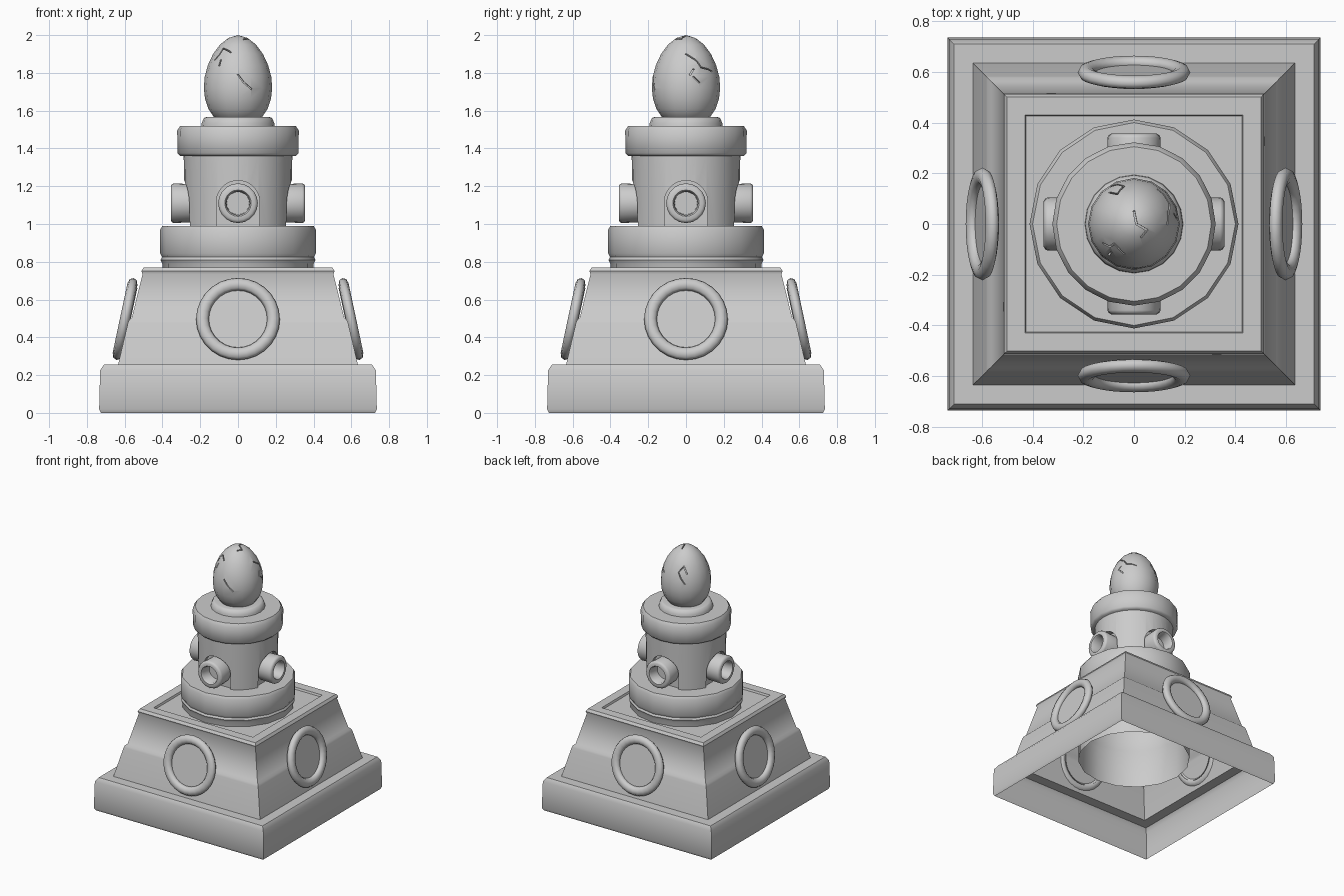
import bpy, bmesh, math
from mathutils import Matrix, Vector

cube = bpy.data.objects.get("Cube")
if cube:
    bpy.data.objects.remove(cube, do_unlink=True)

stone = bpy.data.materials.new("grey_stone")
stone.use_nodes = True
grey = (0.6, 0.6, 0.6, 1)
stone.diffuse_color = grey
stone.node_tree.nodes["Principled BSDF"].inputs["Base Color"].default_value = grey


def add_object(name, bm, matrix=Matrix(), angle=50, recalc=True):
    if recalc:
        bmesh.ops.recalc_face_normals(bm, faces=bm.faces)
    mesh = bpy.data.meshes.new(name)
    bm.to_mesh(mesh)
    bm.free()
    mesh.materials.append(stone)
    obj = bpy.data.objects.new(name, mesh)
    bpy.context.collection.objects.link(obj)
    obj.matrix_world = matrix
    smooth(obj, angle)
    return obj


def smooth(obj, angle=50):
    bpy.ops.object.select_all(action="DESELECT")
    obj.select_set(True)
    bpy.context.view_layer.objects.active = obj
    bpy.ops.object.shade_smooth_by_angle(angle=math.radians(angle))


def lathe(name, profile, sides, matrix=Matrix(), closed=False, turn=0.0, angle=50):
    """Spin a (radius, height) profile around local z."""
    bm = bmesh.new()
    rings = []
    for r, z in profile:
        if r == 0:
            rings.append([bm.verts.new((0, 0, z))] * sides)
        else:
            rings.append([bm.verts.new((r * math.cos(a), r * math.sin(a), z))
                          for a in (turn + math.tau * i / sides for i in range(sides))])
    pairs = list(zip(rings, rings[1:]))
    if closed:
        pairs.append((rings[-1], rings[0]))
    for low, high in pairs:
        for i in range(sides):
            j = (i + 1) % sides
            corners = list(dict.fromkeys((low[i], low[j], high[j], high[i])))
            bm.faces.new(corners)
    return add_object(name, bm, matrix, angle)


def cut(target, cutter, angle=50):
    """Subtract cutter from target and bake the result."""
    mod = target.modifiers.new("cut", "BOOLEAN")
    mod.operation = "DIFFERENCE"
    mod.solver = "EXACT"
    mod.use_self = True
    mod.object = cutter
    bpy.context.view_layer.update()
    bpy.context.view_layer.objects.active = target
    bpy.ops.object.modifier_apply(modifier=mod.name)
    bpy.data.objects.remove(cutter, do_unlink=True)
    smooth(target, angle)


def square(name, profile):
    """Four-sided lathe whose profile gives half widths."""
    return lathe(name, [(h * math.sqrt(2), z) for h, z in profile], 4, turn=math.pi / 4)


# Hollow square plinth and stepped pyramid body
square("plinth", [(0.725, 0), (0.735, 0.02), (0.73, 0.225), (0.71, 0.255), (0.63, 0.255)])
square("pyramid_body", [(0.635, 0.255), (0.583, 0.475), (0.577, 0.49), (0.562, 0.505),
                        (0.505, 0.735), (0.512, 0.75), (0.5, 0.77), (0.43, 0.77),
                        (0.425, 0.755), (0, 0.755)])

# Round drum, open below inside the hollow base
lathe("lower_drum", [(0.41, 0.26), (0.41, 0.54), (0.4, 0.56), (0.4, 0.79), (0.41, 0.81),
                     (0.402, 0.825), (0.412, 0.845), (0.412, 0.97), (0.4, 0.99), (0, 0.99)], 16)

# Neck with four arched recesses
neck = lathe("neck", [(0, 0.97), (0.28, 0.97), (0.288, 1.38), (0, 1.38)], 32)
SIDES = ("front", "left", "back", "right")
TURNS = [Matrix.Rotation(math.pi / 2 * k, 4, "Z") for k in range(4)]


def arch_cutter():
    bm = bmesh.new()
    outline = [(0.115 * math.cos(math.pi * i / 16), 1.115 + 0.115 * math.sin(math.pi * i / 16))
               for i in range(17)] + [(-0.115, 0.95), (0.115, 0.95)]
    face = bm.faces.new([bm.verts.new((x, -0.4, z)) for x, z in outline])
    new = bmesh.ops.extrude_face_region(bm, geom=[face])["geom"]
    bmesh.ops.translate(bm, vec=(0, 0.165, 0), verts=[v for v in new if isinstance(v, bmesh.types.BMVert)])
    return add_object("arch_cutter", bm)


for turn in TURNS:
    cutter = arch_cutter()
    cutter.hide_render = True
    cutter.matrix_world = turn
    cut(neck, cutter, 30)

# Pipes in the arches and tilted medallions on the slopes
circle = [math.tau * i / 8 for i in range(8)]
for side, turn in zip(SIDES, TURNS):
    place = turn @ Matrix.Translation((0, -0.22, 1.11)) @ Matrix.Rotation(math.pi / 2, 4, "X")
    lathe(side + "_pipe", [(0.1, 0), (0.105, 0.12), (0.1, 0.13), (0.09, 0.136), (0.07, 0.136),
                           (0.063, 0.125), (0.06, 0.05), (0, 0.05)], 20, place)
    place = turn @ Matrix.Translation((0, -0.598, 0.497)) @ Matrix.Rotation(math.radians(78), 4, "X")
    lathe(side + "_medallion_ring", [(0.188 + 0.034 * math.cos(a), 0.027 * math.sin(a)) for a in circle],
          28, place, closed=True, angle=60)
    lathe(side + "_medallion_face", [(0.175, -0.03), (0.175, -0.004), (0, -0.004)], 28, place)

# Cap and egg collar
lathe("cap", [(0, 1.36), (0.305, 1.36), (0.32, 1.375), (0.322, 1.495), (0.305, 1.52), (0, 1.52)], 20)
lathe("egg_collar", [(0.195, 1.51), (0.192, 1.535), (0.18, 1.562), (0.165, 1.567), (0.1, 1.567)], 20)

# Egg
EGG = [(0, 1.53), (0.08, 1.54), (0.127, 1.565), (0.157, 1.61), (0.175, 1.665), (0.181, 1.72),
       (0.176, 1.78), (0.16, 1.84), (0.132, 1.9), (0.095, 1.95), (0.05, 1.985), (0, 2.0)]
egg = lathe("egg", EGG, 16)


def egg_point(azimuth, z):
    for (r0, z0), (r1, z1) in zip(EGG, EGG[1:]):
        if z0 <= z <= z1:
            r = r0 + (r1 - r0) * (z - z0) / (z1 - z0)
            a = math.radians(azimuth)
            return Vector((r * math.cos(a), r * math.sin(a), z))


# Cracks: paths of (azimuth, height) carved as thin grooves
CRACKS = [
    [(212, 1.87), (223, 1.9), (225, 1.93), (252, 1.91)],
    [(231, 1.84), (231, 1.87)],
    [(270, 1.79), (280, 1.75), (293, 1.715)],
    [(0, 1.9), (20, 1.87), (30, 1.83), (55, 1.81)],
    [(7, 1.79), (14, 1.82)],
    [(13, 1.78), (23, 1.75)],
    [(128, 1.84), (119, 1.89), (105, 1.85), (112, 1.81), (122, 1.77)],
    [(90, 1.985), (0, 1.997), (335, 1.98), (300, 1.978)],
]
bm = bmesh.new()
for path in CRACKS:
    points = [egg_point(*p) for p in path]
    for a, b in zip(points, points[1:]):
        along = (b - a).normalized()
        mid = (a + b) / 2
        out = mid - Vector((0, 0, 1.75))
        out = (out - along * out.dot(along)).normalized()
        axes = Matrix((along, out.cross(along), out)).transposed().to_4x4()
        size = Matrix.Diagonal(((b - a).length + 0.006, 0.007, 0.03, 1))
        bmesh.ops.create_cube(bm, size=1, matrix=Matrix.Translation(mid) @ axes @ size)
cracks = add_object("crack_cutter", bm)
cracks.hide_render = True
cut(egg, cracks, 40)
